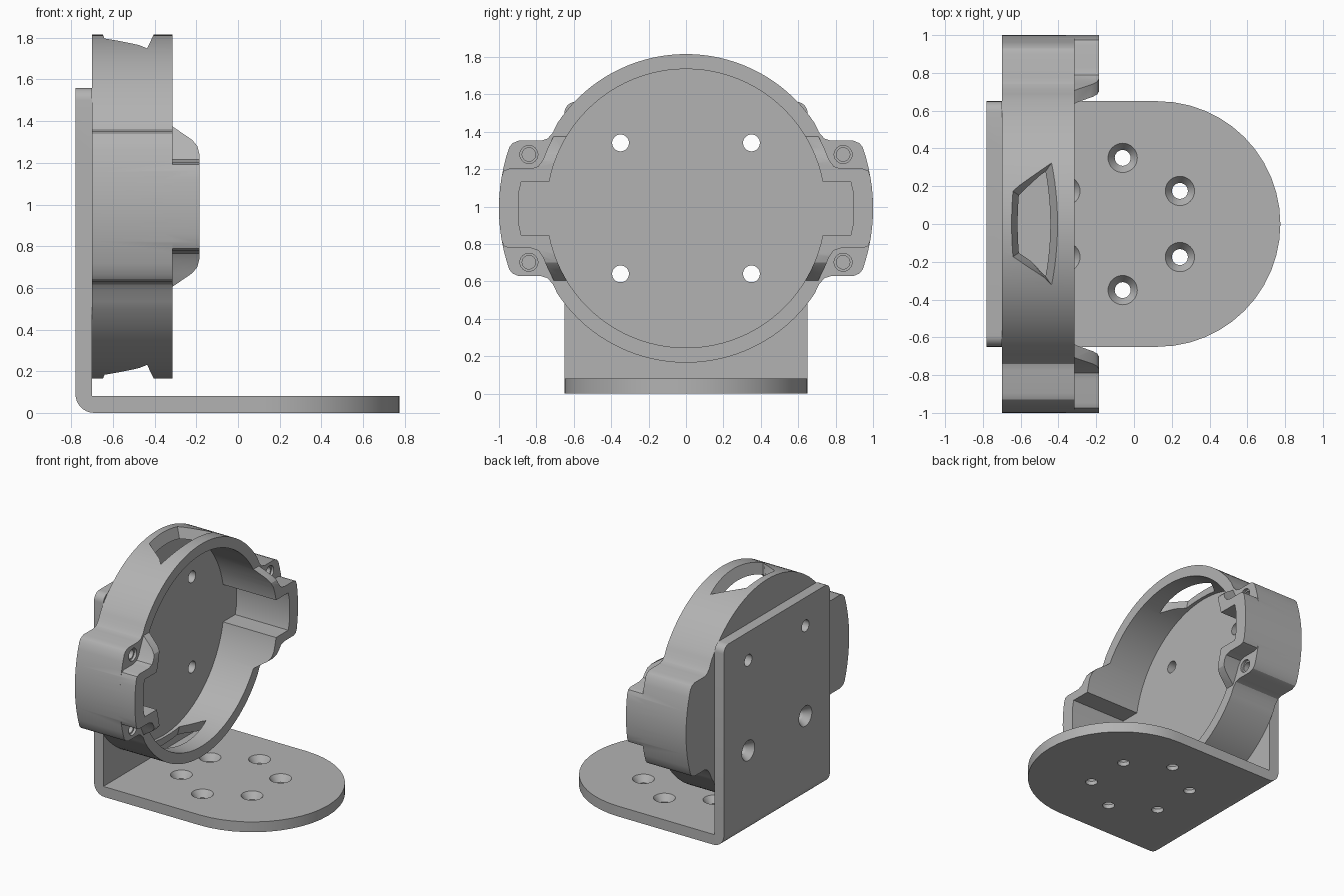
import bpy, bmesh, math
from math import sin, cos, radians

cube = bpy.data.objects.get("Cube")
if cube:
    bpy.data.objects.remove(cube)

grey = bpy.data.materials.new("plain_grey")
grey.use_nodes = True
COLOR = (0.45, 0.45, 0.45, 1)
grey.diffuse_color = COLOR
grey.node_tree.nodes["Principled BSDF"].inputs["Base Color"].default_value = COLOR

CZ = 0.99          # height of the housing axis
BORE, RIM = 0.745, 0.825


def loft(name, axis, start, a, end, b):
    """Solid between two matching outlines at a and b along an axis."""
    place = {"x": lambda p, t: (t, p[0], p[1]),
             "y": lambda p, t: (p[0], t, p[1]),
             "z": lambda p, t: (p[0], p[1], t)}[axis]
    bm = bmesh.new()
    lo = [bm.verts.new(place(p, a)) for p in start]
    hi = [bm.verts.new(place(p, b)) for p in end]
    bm.faces.new(lo)
    bm.faces.new(hi)
    for i in range(len(lo)):
        j = (i + 1) % len(lo)
        bm.faces.new((lo[i], lo[j], hi[j], hi[i]))
    bmesh.ops.recalc_face_normals(bm, faces=bm.faces)
    mesh = bpy.data.meshes.new(name)
    bm.to_mesh(mesh)
    bm.free()
    mesh.materials.append(grey)
    obj = bpy.data.objects.new(name, mesh)
    bpy.context.collection.objects.link(obj)
    return obj


def prism(name, axis, pts, a, b):
    return loft(name, axis, pts, a, pts, b)


def arc(cx, cy, r, a0, a1, n):
    return [(cx + r * cos(radians(a0 + (a1 - a0) * i / n)),
             cy + r * sin(radians(a0 + (a1 - a0) * i / n))) for i in range(n + 1)]


def circle(cx, cy, r, n=32):
    return arc(cx, cy, r, 0, 360, n)[:-1]


def boolean(obj, tool, op="DIFFERENCE"):
    mod = obj.modifiers.new("cut", "BOOLEAN")
    mod.object, mod.operation, mod.solver = tool, op, "EXACT"
    bpy.context.view_layer.update()
    graph = bpy.context.evaluated_depsgraph_get()
    mesh = bpy.data.meshes.new_from_object(obj.evaluated_get(graph))
    obj.modifiers.clear()
    obj.data = mesh
    bpy.data.objects.remove(tool)


def drill(obj, axis, u, v, a, b, r0, r1=None):
    r1 = r0 if r1 is None else r1
    boolean(obj, loft("drill", axis, circle(u, v, r0), a, circle(u, v, r1), b))


def finish(obj):
    bpy.ops.object.select_all(action="DESELECT")
    obj.select_set(True)
    bpy.context.view_layer.objects.active = obj
    bpy.ops.object.shade_smooth_by_angle(angle=radians(25))


# Angle bracket: bent profile trimmed by its plan and its end outline
profile = arc(-0.69, 0.09, 0.09, 180, 270, 8) + [
    (0.9, 0), (0.9, 0.08), (-0.70, 0.08), (-0.70, 1.56), (-0.78, 1.56)]
bracket = prism("bracket", "y", profile, -0.8, 0.8)
plan = [(-0.9, -0.65)] + arc(0.125, 0, 0.65, -90, 90, 24) + [(-0.9, 0.65)]
boolean(bracket, prism("plan", "z", plan, -0.1, 1.7), "INTERSECT")
ends = ([(-0.65, -0.1), (0.65, -0.1)] + arc(0.59, 1.50, 0.06, 0, 90, 6)
        + arc(-0.59, 1.50, 0.06, 90, 180, 6))
boolean(bracket, prism("ends", "x", ends, -1, 1), "INTERSECT")

# Countersunk holes in a ring on the foot
for i in range(6):
    a = radians(30 + 60 * i)
    u, v = -0.06 + 0.35 * cos(a), 0.35 * sin(a)
    drill(bracket, "z", u, v, -0.1, 0.2, 0.042)
    drill(bracket, "z", u, v, 0.03, 0.082, 0.042, 0.079)

# Housing body: round rim with an ear on each side
quarter = arc(0, 0, 1, 0, 19, 6) + [
    (0.928, 0.348), (0.895, 0.362), (0.775, 0.362), (0.74, 0.373), (0.712, 0.405)
] + arc(0, 0, RIM, 33.5, 90, 18)


def four_way(q):
    half = q + [(-y, z) for y, z in q[-2::-1]]
    full = half + [(y, -z) for y, z in half[-2:0:-1]]
    return [(y, z + CZ) for y, z in full]


housing = prism("housing", "x", four_way(quarter), -0.70, -0.315)

# Raised clip guards on the ears, flaring inward with sloped ends
flare = arc(0, 0, 1, 0, 10, 4) + [
    (0.973, 0.202), (0.945, 0.212), (0.83, 0.212), (0.79, 0.225),
    (0.765, 0.26), (0.74, 0.32), (0.70, 0.40), (0.5, 0.40)]
slope = [(-0.4, 0.385), (-0.315, 0.385), (-0.22, 0.32), (-0.195, 0.29), (-0.185, 0.25)]
slope = [(x, CZ + z) for x, z in slope] + [(x, CZ - z) for x, z in slope[::-1]]
for side in (1, -1):
    pts = flare + [(y, -z) for y, z in flare[:0:-1]]
    guard = prism("guard", "x", [(side * y, CZ + z) for y, z in pts], -0.36, -0.1)
    boolean(guard, prism("slope", "y", slope, -1.2, 1.2), "INTERSECT")
    boolean(housing, guard, "UNION")

# Bore with a closed floor, and the ear pockets
boolean(housing, prism("bore", "x", circle(0, CZ, BORE, 96), -0.64, 0))
for side in (1, -1):
    pocket = [(0.6, -0.145), (0.88, -0.145), (0.895, -0.08),
              (0.895, 0.08), (0.88, 0.145), (0.6, 0.145)]
    boolean(housing, prism("pocket", "x", [(side * y, CZ + z) for y, z in pocket], -0.64, 0))

# Tapered windows through the rim, top and bottom
inner = [(-0.59, -0.14), (-0.474, -0.27), (-0.474, 0.27), (-0.59, 0.14)]
outer = [(-0.652, -0.18), (-0.40, -0.375), (-0.40, 0.375), (-0.652, 0.18)]
for side in (1, -1):
    boolean(housing, loft("window", "z", inner, CZ + side * 0.68, outer, CZ + side * 0.835))

# Screw holes in the ears and the mounting holes through plate and floor
for sy in (1, -1):
    for sz in (1, -1):
        drill(housing, "x", sy * 0.84, CZ + sz * 0.288, -0.55, -0.2, 0.036)
        drill(housing, "x", sy * 0.84, CZ + sz * 0.288, -0.335, -0.2, 0.048)
        for part in (housing, bracket):
            drill(part, "x", sy * 0.35, CZ + sz * 0.35, -1, -0.5, 0.045)
    drill(bracket, "x", sy * 0.35, CZ - 0.35, -0.782, -0.73, 0.08, 0.045)

finish(bracket)
finish(housing)
